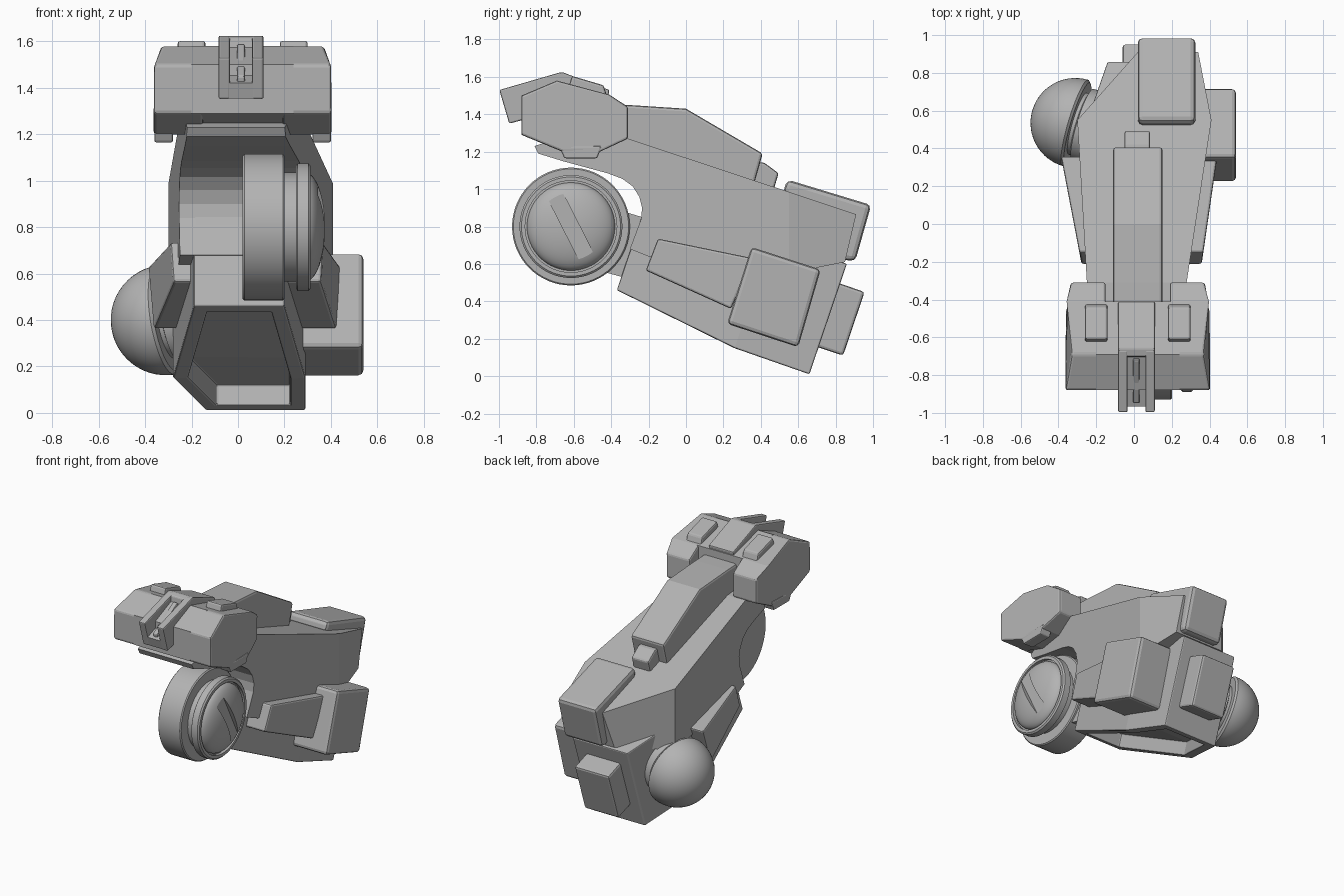
import bpy, bmesh, math
from mathutils import Vector

if "Cube" in bpy.data.objects:
    bpy.data.objects.remove(bpy.data.objects["Cube"])

GREY = (0.45, 0.45, 0.45, 1)
grey = bpy.data.materials.new("grey_metal")
grey.use_nodes = True
grey.diffuse_color = GREY
grey.node_tree.nodes["Principled BSDF"].inputs["Base Color"].default_value = GREY
CX = 0.02  # mirror line of the machine


def finish(name, bm, bevel=0.0, smooth=False):
    bmesh.ops.recalc_face_normals(bm, faces=bm.faces)
    mesh = bpy.data.meshes.new(name)
    bm.to_mesh(mesh)
    bm.free()
    ob = bpy.data.objects.new(name, mesh)
    bpy.context.collection.objects.link(ob)
    mesh.materials.append(grey)
    if bevel:
        mod = ob.modifiers.new("edges", 'BEVEL')
        mod.width = bevel
        mod.segments = 2
        mod.limit_method = 'ANGLE'
    if smooth:
        bpy.ops.object.select_all(action='DESELECT')
        ob.select_set(True)
        bpy.context.view_layer.objects.active = ob
        bpy.ops.object.shade_smooth_by_angle(angle=math.radians(32))
    return ob


def loft(name, ring_a, ring_b, bevel=0.0):
    """Solid between two matching rings."""
    bm = bmesh.new()
    a = [bm.verts.new(p) for p in ring_a]
    b = [bm.verts.new(p) for p in ring_b]
    bm.faces.new(a)
    bm.faces.new(b)
    for i in range(len(a)):
        j = (i + 1) % len(a)
        bm.faces.new((a[i], a[j], b[j], b[i]))
    return finish(name, bm, bevel)


def prism(name, profile, left, right, bevel=0.0):
    """Side profile (y, z) spanning x; each limit is a number or a rule of y."""
    def at(lim, y):
        return lim(y) if callable(lim) else lim
    return loft(name, [(at(left, y), y, z) for y, z in profile],
                [(at(right, y), y, z) for y, z in profile], bevel)


def ramp(y0, x0, y1, x1):
    return lambda y: x0 + (x1 - x0) * (y - y0) / (y1 - y0)


def lathe(name, profile, centre, axis, steps=64):
    """Turn (radius, distance along axis) points about an axis."""
    bm = bmesh.new()
    turn = Vector((0, 0, 1)).rotation_difference(Vector(axis).normalized())
    rings = []
    for r, t in profile:
        ring = []
        for i in range(steps if r > 0 else 1):
            a = math.tau * i / steps
            p = Vector((r * math.cos(a), r * math.sin(a), t))
            ring.append(bm.verts.new(turn @ p + Vector(centre)))
        rings.append(ring)
    for p, q in zip(rings, rings[1:]):
        for i in range(steps):
            j = (i + 1) % steps
            quad = [p[i % len(p)], p[j % len(p)], q[j % len(q)], q[i % len(q)]]
            bm.faces.new(list(dict.fromkeys(quad)))
    for ring in (rings[0], rings[-1]):
        if len(ring) > 1:
            bm.faces.new(ring)
    return finish(name, bm, smooth=True)


def dome(radius, base, height, n=14):
    return [(radius * math.cos(math.pi / 2 * i / n) if i < n else 0,
             base + height * math.sin(math.pi / 2 * i / n)) for i in range(n + 1)]


# Upper body: neck with wheel arch, then the tapering rear
arch = [(-0.66, 1.15), (-0.42, 1.085), (-0.34, 1.055), (-0.285, 1.015),
        (-0.25, 0.96), (-0.235, 0.90), (-0.24, 0.84), (-0.30, 0.68), (-0.2, 0.64)]
prism("upper_body", [(0.55, 0.55), (0.55, 0.985), (-0.31, 1.27), (-0.6, 1.3),
                     (-0.81, 1.23), (-0.79, 1.19)] + arch,
      ramp(-0.3, -0.25, 0.55, -0.30), ramp(-0.3, 0.28, 0.55, 0.41))
prism("upper_body_rear", [(0.55, 0.55), (0.55, 0.985), (0.91, 0.865), (0.85, 0.61)],
      ramp(0.55, -0.30, 0.91, 0.02), ramp(0.55, 0.41, 0.91, 0.34))

# Lower body with recessed underside
bm = bmesh.new()
outline = [(-0.19, -0.37, 0.46), (0.20, -0.37, 0.46), (0.29, 0.26, 0.15),
           (0.29, 0.66, 0.01), (-0.14, 0.66, 0.01), (-0.28, 0.26, 0.15)]
lo = [bm.verts.new(p) for p in outline]
hi = [bm.verts.new((x, y + 0.2, z + 0.59)) for x, y, z in outline]
under = [bm.faces.new((lo[0], lo[1], lo[2], lo[5])), bm.faces.new(lo[2:6])]
bm.faces.new((hi[0], hi[1], hi[2], hi[5]))
bm.faces.new(hi[2:6])
for i in range(6):
    j = (i + 1) % 6
    bm.faces.new((lo[i], lo[j], hi[j], hi[i]))
bmesh.ops.recalc_face_normals(bm, faces=bm.faces)
bmesh.ops.inset_region(bm, faces=under, thickness=0.065, use_even_offset=True)
inner = bmesh.ops.extrude_face_region(bm, geom=under)
bmesh.ops.translate(bm, vec=(0, 0.03, 0.09),
                    verts=[g for g in inner["geom"] if isinstance(g, bmesh.types.BMVert)])
bmesh.ops.delete(bm, geom=under, context='FACES')
finish("lower_body", bm, 0.008)

# Spine and its tail nub
prism("spine", [(-0.45, 1.455), (-0.31, 1.45), (0.0, 1.43), (0.41, 1.19),
                (0.365, 1.03), (-0.45, 1.26)], -0.11, 0.15, 0.015)
prism("spine_nub", [(0.36, 1.15), (0.42, 1.14), (0.495, 1.085), (0.47, 1.0),
                    (0.36, 1.0)], -0.05, 0.085, 0.012)

# Rear blocks
prism("rear_top_box", [(0.52, 1.0), (0.545, 1.05), (0.99, 0.915), (0.905, 0.615),
                       (0.68, 0.64)], 0.02, 0.325, 0.025)
prism("rear_plate", [(0.78, 0.51), (0.955, 0.45), (0.84, 0.11), (0.66, 0.17)],
      -0.06, 0.21, 0.015)
prism("side_box", [(0.35, 0.69), (0.72, 0.57), (0.60, 0.155), (0.22, 0.28)],
      0.24, 0.54, 0.022)

# Side wings, thicker toward the rear
wing = [(-0.215, 0.565), (-0.15, 0.735), (0.36, 0.63), (0.24, 0.36)]
prism("wing_left", wing, 0.18, ramp(-0.2, 0.36, 0.35, 0.44), 0.012)
prism("wing_right", wing, ramp(-0.2, -0.28, 0.35, -0.385), -0.14, 0.012)

# Ball pod on the right flank
POD, POD_AXIS = (-0.31, 0.535, 0.40), (-0.94, 0.28, -0.16)
lathe("ball_pod", [(0.225, -0.012)] + dome(0.238, 0, 0.238), POD, POD_AXIS)
lathe("ball_mount", [(0.2, -0.2), (0.2, -0.04), (0.17, -0.03), (0.17, 0)], POD, POD_AXIS)

# Wheel, hub ring and slotted dome
HUB, X = (0, -0.615, 0.80), (1, 0, 0)
lathe("wheel", [(0.308, 0.02), (0.315, 0.027), (0.315, 0.193), (0.308, 0.2)], HUB, X)
lathe("wheel_collar", [(0.235, 0.19), (0.235, 0.26)], HUB, X)
lathe("wheel_ring", [(0.265, 0.25), (0.275, 0.257), (0.275, 0.303), (0.265, 0.312),
                     (0.245, 0.312), (0.245, 0.29)], HUB, X)
hub = lathe("hub_dome", [(0.235, 0.27)] + dome(0.235, 0.29, 0.085), HUB, X)
bm = bmesh.new()
bmesh.ops.create_cube(bm, size=1)
slot = finish("slot_cutter", bm)
slot.scale = (0.1, 0.085, 0.6)
slot.location = (0.395, HUB[1], HUB[2])
slot.rotation_euler.x = math.radians(27)
slot.hide_render = True
slot.hide_set(True)
cut = hub.modifiers.new("slot", 'BOOLEAN')
cut.object = slot
cut.operation = 'DIFFERENCE'
prism("wheel_arm", [(-0.45, 0.56), (-0.34, 0.53), (-0.2, 0.84), (-0.4, 0.90)], 0.04, 0.18)

# Head: side halves, rear notch in between, cheeks below
head = [(-0.88, 1.29), (-0.88, 1.50), (-0.69, 1.58), (-0.41, 1.505)]
prism("head_core", head + [(-0.41, 1.25), (-0.66, 1.22)], -0.2, 0.24)
for side, word in ((1, "left"), (-1, "right")):
    def wall(d):
        return [(CX + side * (d - (0.035 if z > 1.51 else 0)
                              - (0.03 if y > -0.4 or y < -0.8 and z > 1.51 else 0)), y, z)
                for y, z in head + [(-0.31, 1.44), (-0.31, 1.27), (-0.46, 1.2), (-0.66, 1.2)]]
    low = [(CX + side * 0.17, p[1], p[2]) for p in wall(0)]
    loft("head_" + word, low, wall(0.383), 0.012)
    a, b = sorted((CX + side * 0.30, CX + side * 0.38))
    prism("cheek_" + word, [(-0.68, 1.23), (-0.65, 1.165), (-0.475, 1.165), (-0.45, 1.23)],
          a, b, 0.008)
    a, b = sorted((CX + side * 0.16, CX + side * 0.28))
    prism("top_pad_" + word, [(-0.63, 1.54), (-0.61, 1.605), (-0.44, 1.555), (-0.42, 1.49)],
          a, b, 0.012)
    # Snout prongs
    a, b = sorted((CX - 0.007 + side * 0.047, CX - 0.007 + side * 0.097))
    prism("prong_" + word, [(-0.998, 1.53), (-0.67, 1.625), (-0.58, 1.45), (-0.945, 1.35)],
          a, b, 0.008)
prism("snout_bridge", [(-0.70, 1.615), (-0.66, 1.625), (-0.41, 1.53), (-0.42, 1.47),
                       (-0.72, 1.45)], -0.084, 0.11, 0.008)
prism("snout_floor", [(-0.945, 1.355), (-0.965, 1.42), (-0.7, 1.52), (-0.7, 1.40)],
      -0.06, 0.09)
prism("snout_rib", [(-0.94, 1.4), (-0.95, 1.45), (-0.72, 1.59), (-0.68, 1.5)],
      -0.005, 0.03, 0.008)
